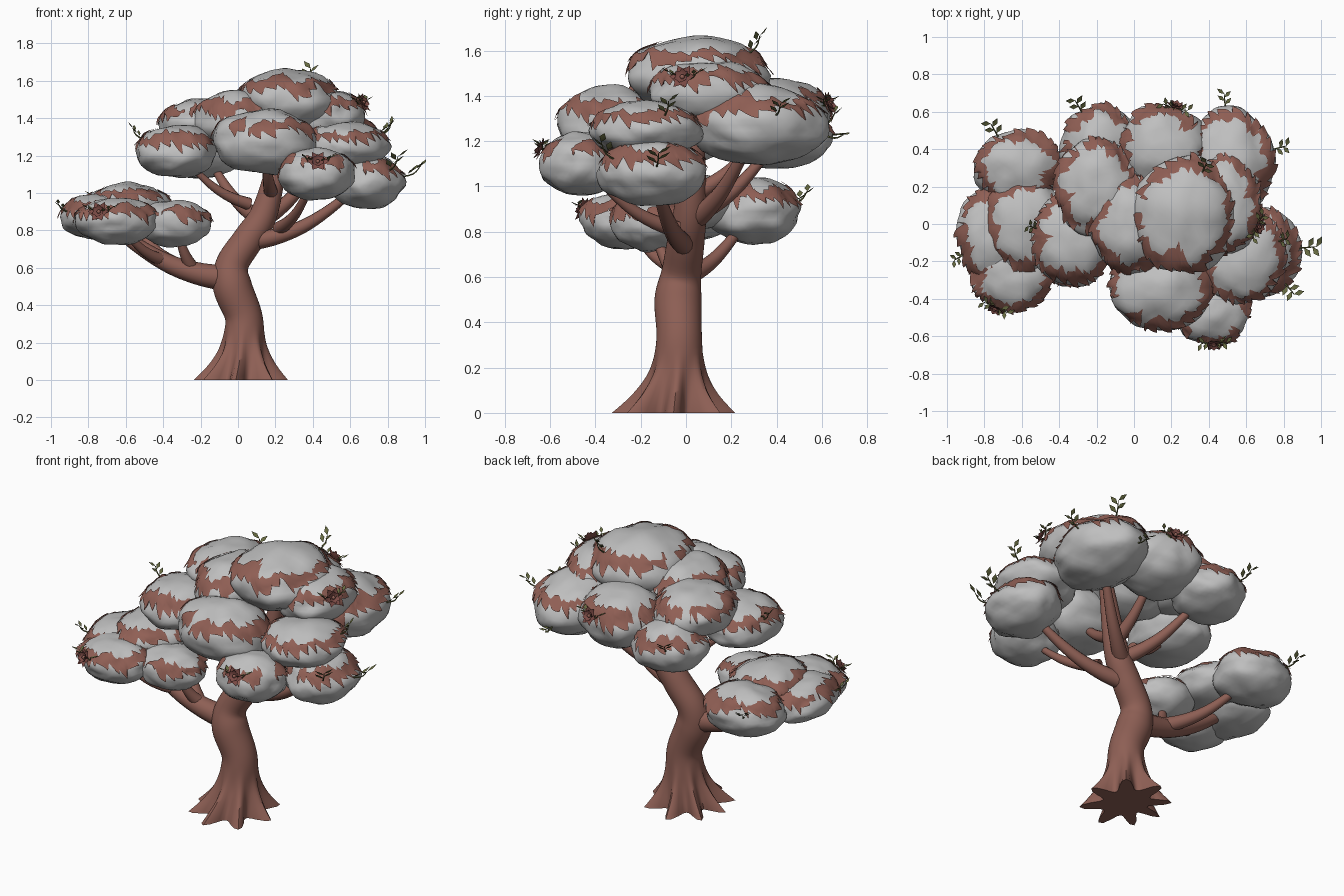
import bpy, bmesh, math, random
from math import sin, cos, pi, radians
from mathutils import Vector, noise

random.seed(4)
if "Cube" in bpy.data.objects:
    bpy.data.objects.remove(bpy.data.objects["Cube"])


def material(name, r, g, b):
    m = bpy.data.materials.new(name)
    m.use_nodes = True
    m.diffuse_color = (r, g, b, 1)
    m.node_tree.nodes["Principled BSDF"].inputs["Base Color"].default_value = (r, g, b, 1)
    return m


BARK = material("bark brown", .27, .115, .09)
CANOPY = material("canopy grey", .52, .52, .52)
FRINGE = material("fringe brown", .28, .115, .09)
LEAF = material("olive leaf", .13, .14, .05)
PETAL = material("petal dark red", .2, .07, .06)


def finish(bm, name, mat, closed=True):
    if closed:
        bmesh.ops.recalc_face_normals(bm, faces=bm.faces[:])
    me = bpy.data.meshes.new(name)
    bm.to_mesh(me)
    bm.free()
    me.materials.append(mat)
    ob = bpy.data.objects.new(name, me)
    bpy.context.collection.objects.link(ob)
    bpy.ops.object.select_all(action='DESELECT')
    ob.select_set(True)
    bpy.context.view_layer.objects.active = ob
    bpy.ops.object.shade_smooth_by_angle(angle=radians(50))


def spline(points, steps):
    """Catmull-Rom samples through (x, y, z, radius) points."""
    p = [Vector(q) for q in points]
    p = [p[0] * 2 - p[1]] + p + [p[-1] * 2 - p[-2]]
    out = []
    for i in range(1, len(p) - 2):
        a, b, c, d = p[i - 1:i + 3]
        for s in range(steps):
            t = s / steps
            out.append((b * 2 + (c - a) * t + (a * 2 - b * 5 + c * 4 - d) * t * t
                        + (b * 3 - a - c * 3 + d) * t ** 3) / 2)
    return out + [p[-2]]


def tube(bm, points, sides=12, steps=5, flare=None):
    path = spline(points, steps)
    rings, q, last = [], None, None
    for i, p in enumerate(path):
        t = (path[min(i + 1, len(path) - 1)] - path[max(i - 1, 0)]).to_3d().normalized()
        if flare and p.z < .25:
            t = Vector((0, 0, 1))
        q = last.rotation_difference(t) @ q if q else t.to_track_quat('Z', 'Y')
        last = t
        ring = []
        for k in range(sides):
            a = 2 * pi * k / sides
            r = p.w * (flare(a, p.z) if flare else 1)
            ring.append(bm.verts.new(p.to_3d() + q @ Vector((cos(a) * r, sin(a) * r, 0))))
        rings.append(ring)
    for lo, hi in zip(rings, rings[1:]):
        for k in range(sides):
            j = (k + 1) % sides
            bm.faces.new((lo[k], lo[j], hi[j], hi[k]))
    bm.faces.new(rings[0][::-1])
    bm.faces.new(rings[-1])


# Trunk with pointed roots spreading at the ground
def roots(a, z):
    spread = max(0, 1 - z / .3) ** 1.6
    ridge = abs(cos(4 * a + .5 * sin(a))) ** 3
    return 1 + spread * (.62 * ridge - .3 - .06 * cos(a * 2))


bm = bmesh.new()
tube(bm, [(.015, -.055, 0, .2), (.025, -.045, .1, .148), (.03, -.035, .2, .115),
          (.03, -.03, .34, .1), (-.03, -.035, .5, .104), (-.03, -.02, .62, .088),
          (.06, 0, .76, .082), (.15, .02, .92, .07), (.24, .04, 1.3, .04)],
     sides=64, steps=6, flare=roots)
finish(bm, "trunk", BARK)

# Canopy clumps: centre, half width, half depth, half height
FLAT, MEDIUM, FULL = .125, .145, .175
clumps = {
    "top": (.27, .05, 1.49, .28, .31, FULL),
    "front": (.14, -.34, 1.27, .27, .23, FULL),
    "front_low": (.42, -.46, 1.1, .2, .19, MEDIUM),
    "left_low": (.69, -.15, 1.06, .2, .24, MEDIUM),
    "left_middle": (.58, -.17, 1.25, .23, .25, FLAT),
    "left_back": (.51, .32, 1.27, .24, .3, FULL),
    "left_upper": (.48, .1, 1.41, .2, .27, MEDIUM),
    "back": (.16, .4, 1.3, .25, .24, FULL),
    "back_right": (-.18, .42, 1.22, .21, .22, MEDIUM),
    "right_upper": (-.2, .2, 1.36, .23, .26, MEDIUM),
    "middle": (0, 0, 1.38, .23, .26, FULL),
    "right_middle": (-.33, -.08, 1.22, .22, .25, MEDIUM),
    "bough_front": (-.65, -.27, .85, .22, .2, FLAT),
    "bough_outer": (-.76, -.05, .87, .19, .25, FLAT),
    "bough_back": (-.62, .3, .89, .23, .21, MEDIUM),
    "bough_top": (-.58, 0, .93, .22, .25, FLAT),
    "bough_inner": (-.34, -.16, .84, .2, .17, FLAT),
}
order = list(clumps)


def limb(name, target, start, radius):
    """Tapering branch that sags a little on its way into a clump."""
    start = Vector(start)
    span = Vector(clumps[target][:3]) - start
    pts = []
    for k in range(5):
        t = k / 4
        p = start + span * t * .92
        p.z -= sin(pi * t) * .09 * span.length
        pts.append((*p, radius * (1 - .62 * t)))
    bm = bmesh.new()
    tube(bm, pts)
    finish(bm, name, BARK)


# Main limbs and their forks
limb("bough_limb", "bough_outer", (-.03, -.03, .54), .072)
limb("bough_fork_back", "bough_back", (-.25, -.03, .59), .045)
limb("bough_fork_inner", "bough_inner", (-.24, -.03, .59), .04)
limb("bough_fork_front", "bough_front", (-.4, -.04, .64), .036)
limb("left_limb", "left_low", (.06, 0, .74), .052)
limb("left_fork", "front_low", (.22, -.04, .81), .038)
limb("back_limb", "left_back", (.1, .02, .84), .05)
limb("right_limb", "back_right", (.11, .02, .87), .046)
limb("right_fork", "right_middle", (.06, .06, .94), .034)
limb("front_limb", "front", (.18, .03, .99), .042)
limb("back_fork", "back", (.16, .02, .96), .042)


def surface(name, d, lift=0):
    """Point on the lumpy surface of a clump in unit direction d."""
    c, r = clumps[name][:3], clumps[name][3:]
    seed = Vector((order.index(name) * 3.7, 1, 5))
    k = 1 + .11 * noise.noise(d * 1.5 + seed) + .05 * noise.noise(d * 3.2 + seed)
    return Vector([c[n] + d[n] * (r[n] * k + lift) for n in range(3)])


def direction(a, v):
    return Vector((cos(a) * cos(v), sin(a) * cos(v), sin(v)))


def fringe(bm, name, steps=150, rows=4):
    """Ragged band of slanting leaves around the upper side of a clump, with gaps."""
    prev, step, count, depth, rise = None, 0, 5, .2, .1
    for s in range(steps + 1):
        a = 2 * pi * s / steps
        near = Vector((cos(a), sin(a), order.index(name) * 2.1))
        mid = .52 + .3 * noise.noise(near * 2.1)
        half = .12 + .28 * noise.noise(near * 2.8 + Vector((9, 4, 2)))
        tooth = step / count
        top = mid + half + rise * (1 - tooth)
        low = mid - half - depth * tooth
        col = None
        if half > .01:
            col = []
            for j in range(rows + 1):
                d = direction(a + .04 * tooth * j / rows, top + (low - top) * j / rows)
                col.append(bm.verts.new(surface(name, d, .006 + .008 * tooth * (j == rows))))
        if col and prev:
            for j in range(rows):
                bm.faces.new((prev[j], prev[j + 1], col[j + 1], col[j]))
        prev, step = col, step + 1
        if step > count:
            step, count = 0, random.randint(3, 7)
            depth, rise = random.uniform(.1, .4), random.uniform(.03, .2)


for name in order:
    bm = bmesh.new()
    bmesh.ops.create_icosphere(bm, subdivisions=4, radius=1)
    for v in bm.verts:
        v.co = surface(name, v.co.normalized())
    finish(bm, name + "_clump", CANOPY)
    bm = bmesh.new()
    fringe(bm, name)
    finish(bm, name + "_fringe", FRINGE, closed=False)


def blade(bm, base, along, across, length, width):
    """Pointed leaf or petal with a folded middle."""
    up = along.cross(across).normalized()
    half = base + along * length / 2
    b, t, m, l, r = (bm.verts.new(p) for p in (
        base, base + along * length, half - up * width * .2,
        half - across * width / 2, half + across * width / 2))
    for f in ((b, l, m), (b, m, r), (l, t, m), (m, t, r)):
        bm.faces.new(f[::-1])
    bmesh.ops.reverse_faces(bm, faces=bm.faces[-4:])


def frame(out):
    side = out.cross(Vector((0, 0, 1))).normalized()
    return side, side.cross(out)


def sprig(name, base, out, size):
    side, up = frame(out)
    tip = base + out * size + up * size * .35
    bm = bmesh.new()
    tube(bm, [(*(base - out * .04), .005), (*(base + out * size / 2), .004), (*tip, .002)], 5, 3)
    for k in range(4):
        way = (out * .6 + side * (-1) ** k * .8 + up * .4).normalized()
        blade(bm, base.lerp(tip, (k + 1) / 4), way, up.cross(way).normalized(),
              size * .7, size * .32)
    finish(bm, name, LEAF, closed=False)


def flower(name, base, out):
    side, up = frame(out)
    bm = bmesh.new()
    for layer, length in enumerate((.062, .045)):
        for k in range(6):
            a = k * pi / 3 + layer * pi / 6
            d = side * cos(a) + up * sin(a)
            way = (d + out * (.25 + layer / 2)).normalized()
            blade(bm, base + out * .015, way, out.cross(d), length, .042)
    finish(bm, name + "_petals", PETAL, closed=False)
    bm = bmesh.new()
    bmesh.ops.create_icosphere(bm, subdivisions=2, radius=.011)
    bmesh.ops.translate(bm, verts=bm.verts, vec=base + out * .025)
    finish(bm, name + "_centre", FRINGE)
    for label, k in (("left", 1), ("right", -1)):
        sprig(f"{name}_{label}_leaf", base, (side * k + out * .2).normalized(), .07)


# Flowers and sprigs on the outside: clump, bearing and rise in degrees
for name, bearing, rise in (("front_low", -88, 25), ("bough_front", -115, 20),
                            ("left_upper", -25, 25), ("back", 75, 20)):
    d = direction(radians(bearing), radians(rise))
    flower(name + "_flower", surface(name, d), d)

for name, bearing, rise, size in (
        ("left_low", 5, 12, .1), ("right_middle", 165, 30, .07), ("bough_back", 120, 15, .09),
        ("bough_outer", -150, 15, .07), ("left_back", 15, 15, .08), ("top", 65, 35, .09),
        ("left_back", 95, -15, .07), ("back_right", 120, 20, .09),
        ("left_low", -50, 25, .1), ("left_middle", 20, 30, .08)):
    d = direction(radians(bearing), radians(rise))
    sprig(f"{name}_sprig_{bearing % 360}", surface(name, d), d, size)
